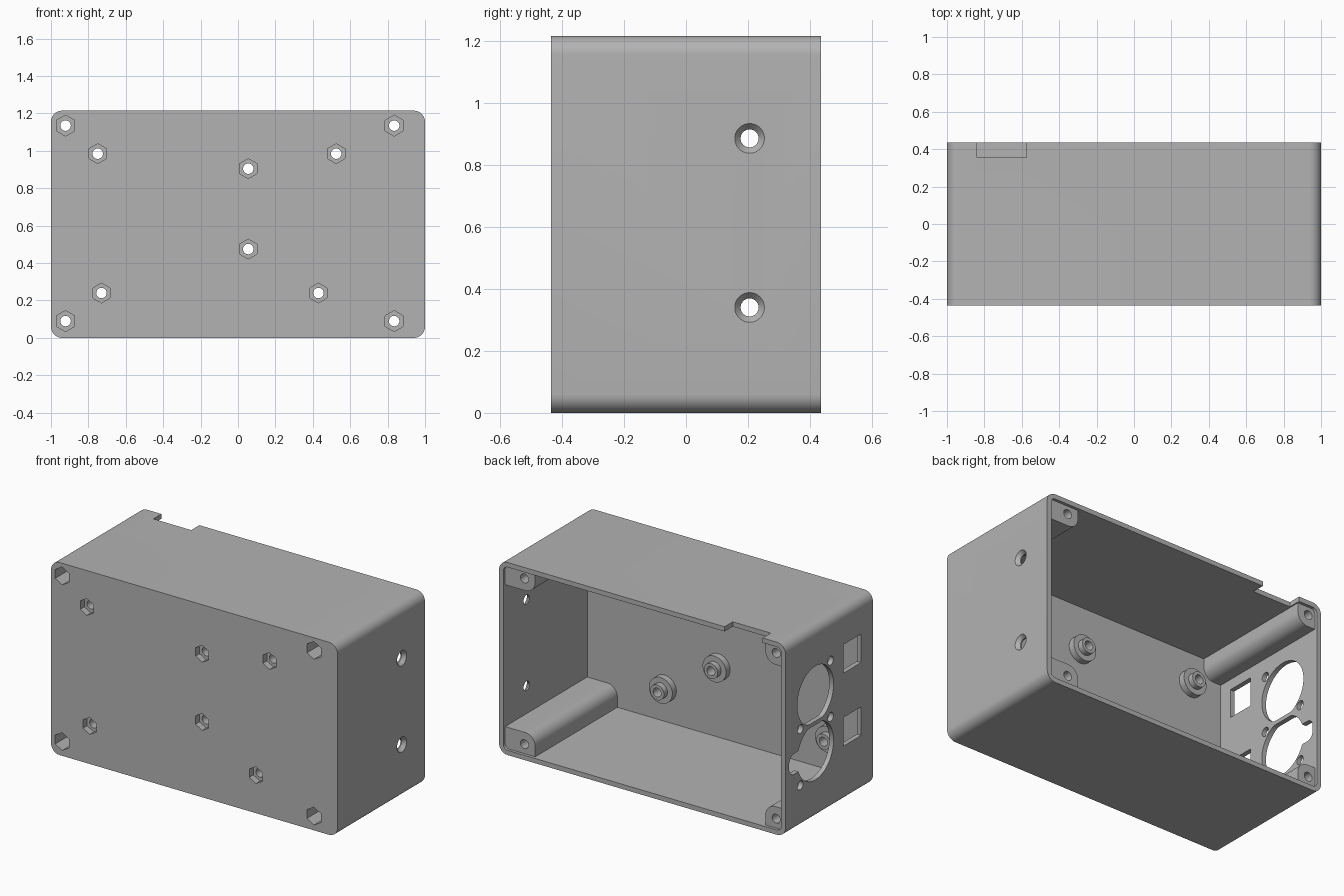
import bpy, bmesh, math
from mathutils import Vector

old = bpy.data.objects.get("Cube")
if old:
    bpy.data.objects.remove(old, do_unlink=True)

W, D, H = 1.0, 0.436, 1.215      # half width, half depth, height
WALL, PLATE = 0.03, 0.035


def ring(a, b, r, n=48, phase=0.0):
    return [(a + r * math.cos(math.tau * i / n + phase),
             b + r * math.sin(math.tau * i / n + phase)) for i in range(n)]


def rounded(a0, a1, b0, b1, r, n=10):
    """Rounded rectangle outline."""
    pts = []
    corners = [(a1 - r, b1 - r), (a0 + r, b1 - r), (a0 + r, b0 + r), (a1 - r, b0 + r)]
    for k, (a, b) in enumerate(corners):
        for i in range(n + 1):
            t = math.pi / 2 * (k + i / n)
            pts.append((a + r * math.cos(t), b + r * math.sin(t)))
    return pts


def rect(a0, a1, b0, b1):
    return [(a0, b0), (a1, b0), (a1, b1), (a0, b1)]


def prism(name, pts, axis, lo, hi, taper=1.0):
    """Extrude an outline along x or y, optionally scaling the far end."""
    place = (lambda p, t: (t, p[0], p[1])) if axis == "x" else (lambda p, t: (p[0], t, p[1]))
    bm = bmesh.new()
    mid = sum((Vector(p) for p in pts), Vector((0, 0))) / len(pts)
    near = [bm.verts.new(place(p, lo)) for p in pts]
    far = [bm.verts.new(place(mid + (Vector(p) - mid) * taper, hi)) for p in pts]
    bm.faces.new(near)
    bm.faces.new(far)
    for i in range(len(pts)):
        j = (i + 1) % len(pts)
        bm.faces.new((near[i], near[j], far[j], far[i]))
    bmesh.ops.recalc_face_normals(bm, faces=bm.faces)
    mesh = bpy.data.meshes.new(name)
    bm.to_mesh(mesh)
    bm.free()
    obj = bpy.data.objects.new(name, mesh)
    bpy.context.collection.objects.link(obj)
    return obj


def subtract(target, tool):
    mod = target.modifiers.new("cut", "BOOLEAN")
    mod.operation = "DIFFERENCE"
    mod.solver = "EXACT"
    mod.object = tool
    bpy.context.view_layer.objects.active = target
    bpy.ops.object.modifier_apply(modifier=mod.name)
    bpy.data.objects.remove(tool, do_unlink=True)


posts = [(x, z) for x in (-0.922, 0.835) for z in (0.09, 1.135)]
standoffs = [(-0.75, 0.985), (0.525, 0.985), (0.055, 0.905),
             (0.055, 0.475), (-0.73, 0.24), (0.43, 0.24)]

# Inner cavity, leaving material for corner posts and standoffs
floor = -D + PLATE
cavity = prism("cavity", rounded(-W + WALL, W - WALL, WALL, H - WALL, 0.03), "y", floor, 0.6)
for x, z in posts:
    a = (-1.2, x + 0.075) if x < 0 else (x - 0.075, 1.2)
    b = (-0.2, z + 0.075) if z < 0.5 else (z - 0.075, 1.4)
    subtract(cavity, prism("post", rounded(*a, *b, 0.07), "y", -0.5, D - 0.018))
for x, z in standoffs:
    subtract(cavity, prism("base", ring(x, z, 0.082), "y", -0.5, floor + 0.04))
    subtract(cavity, prism("boss", ring(x, z, 0.048), "y", -0.5, floor + 0.075))

# Enclosure shell
case = prism("enclosure", rounded(-W, W, 0, H, 0.06), "y", -D, D)
subtract(case, cavity)

# Screw holes with hexagonal nut pockets on the front
for group, depth in ((posts, 0.12), (standoffs, 0.04)):
    for x, z in group:
        subtract(case, prism("bore", ring(x, z, 0.028, 32), "y", -0.6, 0.6))
        radius = 0.056 if group is posts else 0.053
        subtract(case, prism("nut", ring(x, z, radius, 6, math.pi / 2), "y", -0.6, -D + depth))

# Countersunk holes in the +x wall
for z in (0.34, 0.885):
    subtract(case, prism("bore", ring(0.205, z, 0.029), "x", 0.9, 1.1))
    subtract(case, prism("sink", ring(0.205, z, 0.029), "x", W - 0.022, W + 0.022, 2.3))

# Connector openings, flattened where they meet, with diagonal screw holes
CY = 0.138
for z, side in ((0.43, 1), (0.785, -1)):
    outline = [(a, z + side * min(side * (b - z), 0.165)) for a, b in ring(CY, z, 0.181, 64)]
    subtract(case, prism("opening", outline, "x", -1.1, -0.9))
    for s in (-1, 1):
        subtract(case, prism("screw", ring(CY + s * 0.151, z - s * 0.158, 0.028, 32), "x", -1.1, -0.9))
# Key slot of the lower opening
subtract(case, prism("key", rounded(CY, CY + 0.262, 0.365, 0.495, 0.05), "x", -1.1, -0.9))

# Rectangular switch windows
for z in (0.445, 0.905):
    subtract(case, prism("window", rect(-0.318, -0.14, z - 0.09, z + 0.09), "x", -1.1, -0.9))

# Cable notch in the top rear edge
subtract(case, prism("notch", rect(-0.84, -0.575, H - 0.05, H + 0.1), "y", 0.355, 0.6))

# Material and shading
mat = bpy.data.materials.new("plain grey")
mat.use_nodes = True
grey = (0.45, 0.45, 0.45, 1.0)
mat.diffuse_color = grey
mat.node_tree.nodes["Principled BSDF"].inputs["Base Color"].default_value = grey
case.data.materials.clear()
case.data.materials.append(mat)
for p in case.data.polygons:
    p.material_index = 0
bpy.ops.object.select_all(action="DESELECT")
case.select_set(True)
bpy.context.view_layer.objects.active = case
bpy.ops.object.shade_smooth_by_angle(angle=math.radians(30))
